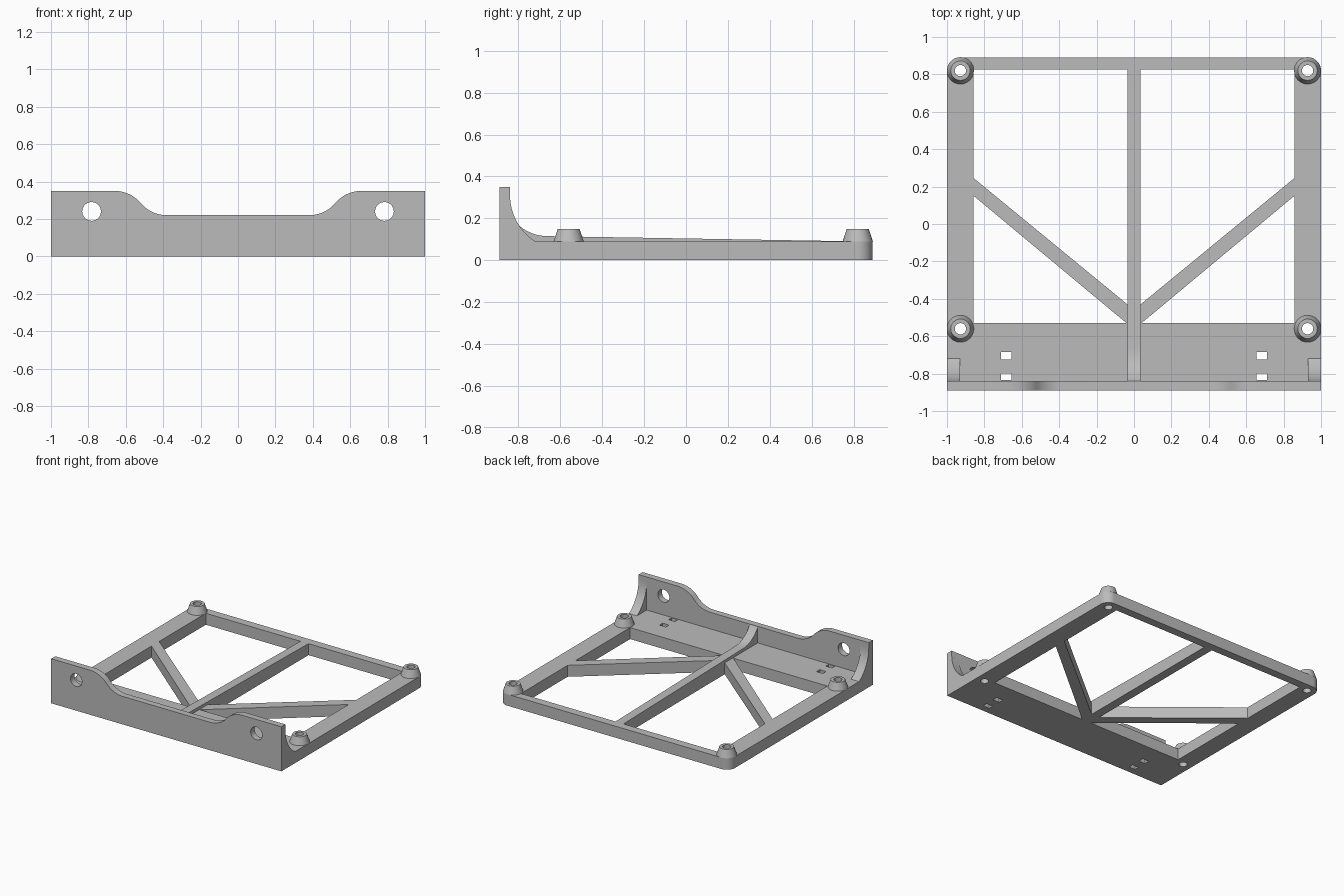
import bpy, bmesh
from math import sin, cos, pi, radians, atan2, sqrt

cube = bpy.data.objects.get("Cube")
if cube:
    bpy.data.objects.remove(cube, do_unlink=True)

grey = bpy.data.materials.new("plain grey")
grey.use_nodes = True
grey.diffuse_color = (0.5, 0.5, 0.5, 1)
grey.node_tree.nodes["Principled BSDF"].inputs["Base Color"].default_value = (0.5, 0.5, 0.5, 1)

DECK = 0.09            # deck thickness
WALL_Y = -0.84         # rear face of the front wall
BACK = 0.89
POSTS = [(sx * 0.928, y) for sx in (-1, 1) for y in (-0.56, 0.82)]


def arc(cx, cy, r, a0, a1, n=12):
    """Points on an arc, angles in radians."""
    return [(cx + r * cos(a0 + (a1 - a0) * i / n),
             cy + r * sin(a0 + (a1 - a0) * i / n)) for i in range(n + 1)]


def circle(cx, cy, r, n=32):
    return arc(cx, cy, r, 0, 2 * pi, n)[:-1]


def rect(x0, x1, y0, y1):
    return [(x0, y0), (x1, y0), (x1, y1), (x0, y1)]


def mirror(outline):
    return [(-x, y) for x, y in outline]


def make(name, bm):
    bmesh.ops.recalc_face_normals(bm, faces=bm.faces)
    mesh = bpy.data.meshes.new(name)
    bm.to_mesh(mesh)
    bm.free()
    mesh.materials.append(grey)
    obj = bpy.data.objects.new(name, mesh)
    bpy.context.collection.objects.link(obj)
    return obj


def prisms(name, outlines, axis, lo, hi):
    """Extrude one or more flat outlines along an axis."""
    place = {"x": lambda p, d: (d, p[0], p[1]),
             "y": lambda p, d: (p[0], d, p[1]),
             "z": lambda p, d: (p[0], p[1], d)}[axis]
    bm = bmesh.new()
    for pts in outlines:
        a = [bm.verts.new(place(p, lo)) for p in pts]
        b = [bm.verts.new(place(p, hi)) for p in pts]
        bm.faces.new(a)
        bm.faces.new(b[::-1])
        for i in range(len(pts)):
            j = (i + 1) % len(pts)
            bm.faces.new((a[i], a[j], b[j], b[i]))
    return make(name, bm)


def activate(obj):
    bpy.ops.object.select_all(action="DESELECT")
    obj.select_set(True)
    bpy.context.view_layer.objects.active = obj


def cut(obj, cutter):
    cutter.hide_render = True
    mod = obj.modifiers.new("cut", "BOOLEAN")
    mod.operation = "DIFFERENCE"
    mod.solver = "EXACT"
    mod.object = cutter
    activate(obj)
    bpy.ops.object.modifier_apply(modifier=mod.name)
    bpy.data.objects.remove(cutter, do_unlink=True)


def smooth(obj):
    activate(obj)
    bpy.ops.object.shade_smooth_by_angle(angle=radians(30))


# Deck: slab with rounded rear corners, openings between the braces, slots, screw holes
r = 0.07
right_corner = arc(1 - r, BACK - r, r, 0, pi / 2)
deck = prisms("deck_frame", [[(-1, WALL_Y), (1, WALL_Y)] + right_corner
                             + mirror(right_corner)[::-1]], "z", 0, DECK)
half_rib, rail = 0.035, 0.857
openings = [
    [(half_rib, 0.825), (rail, 0.825), (rail, 0.245), (half_rib, -0.43)],
    [(0.04, -0.53), (rail, -0.53), (rail, 0.15)],
    rect(0.655, 0.71, -0.725, -0.685),
    rect(0.655, 0.71, -0.835, -0.798),
]
cutouts = openings + [mirror(o) for o in openings]
cutouts += [circle(x, y, 0.03) for x, y in POSTS]
cut(deck, prisms("deck_cutter", cutouts, "z", -0.1, 0.3))
smooth(deck)

# Front wall: raised ends joined to the low middle by S curves
low, high, x0, x1 = 0.22, 0.35, 0.38, 0.66
w, h = (x1 - x0) / 2, (high - low) / 2
R = (w * w + h * h) / (2 * h)
turn = atan2(w, R - h)
s_curve = arc(x0, low + R, R, -pi / 2, -pi / 2 + turn)
s_curve += arc(x1, high - R, R, pi / 2 + turn, pi / 2)[1:]
right_top = s_curve + [(1, high)]
wall = prisms("front_wall", [[(-1, 0), (1, 0)] + right_top[::-1] + mirror(right_top)],
              "y", -BACK, WALL_Y)
cut(wall, prisms("wall_cutter", [circle(s * 0.783, 0.24, 0.05) for s in (-1, 1)],
                 "y", -1, -0.7))
smooth(wall)

# Corner gussets with a concave rear edge
top, foot = 0.31, -0.72
w, h = foot - WALL_Y, top - DECK
R = (w * w + h * h) / (2 * w)
gusset = arc(WALL_Y + R, top, R, pi, pi + atan2(h, R - w)) + [(WALL_Y, DECK)]
for side, s in (("left", 1), ("right", -1)):
    smooth(prisms(side + "_gusset", [gusset], "x", s * 0.93, s))

# Centre rib: sweeps up to the wall, tapers toward the rear rail
start, low_y, low_z = 0.215, -0.66, 0.115
w, h = low_y - WALL_Y, start - low_z
R = (w * w + h * h) / (2 * h)
sweep = arc(low_y, low_z + R, R, -pi / 2 - atan2(w, R - h), -pi / 2)
smooth(prisms("centre_rib", [sweep + [(0.825, DECK), (WALL_Y, DECK)]],
              "x", -half_rib, half_rib))

# Standoffs: tapered hollow posts
for i, (x, y) in enumerate(POSTS):
    bm = bmesh.new()
    n = 32
    rings = [[bm.verts.new((px, py, z)) for px, py in circle(x, y, rad, n)]
             for rad, z in ((0.03, DECK), (0.072, DECK), (0.052, 0.15), (0.03, 0.15))]
    for k in range(4):
        a, b = rings[k], rings[(k + 1) % 4]
        for j in range(n):
            m = (j + 1) % n
            bm.faces.new((a[j], a[m], b[m], b[j]))
    smooth(make("standoff_%d" % (i + 1), bm))
